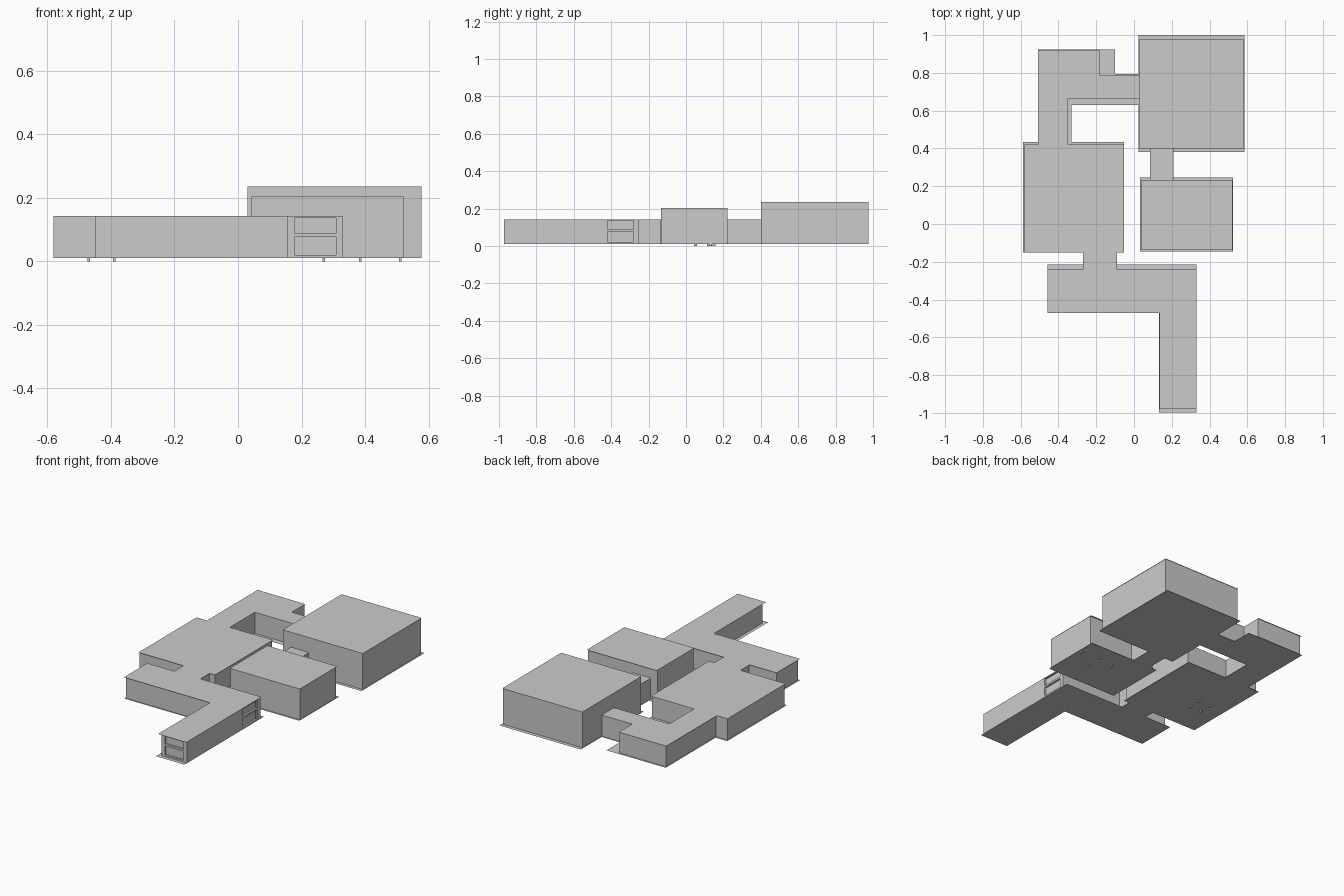
import bpy, bmesh

Z0, LOW, MID, HIGH = 0.01, 0.142, 0.204, 0.235


def finish(name, bm):
    me = bpy.data.meshes.new(name)
    bm.to_mesh(me)
    bm.free()
    ob = bpy.data.objects.new(name, me)
    bpy.context.collection.objects.link(ob)
    return ob


def slab(name, pts, z):
    """Thin flat sheet with the given plan outline."""
    bm = bmesh.new()
    bm.faces.new([bm.verts.new((x, y, z)) for x, y in pts])
    return finish(name, bm)


def rect(x0, x1, y0, y1):
    return [(x0, y0), (x1, y0), (x1, y1), (x0, y1)]


def walls(name, pts, top, closed=False, thick=0.01):
    """Wall run along a plan path, outside on the right, thickened inwards."""
    bm = bmesh.new()
    lo = [bm.verts.new((x, y, Z0)) for x, y in pts]
    hi = [bm.verts.new((x, y, top)) for x, y in pts]
    n = len(pts)
    for i in range(n if closed else n - 1):
        j = (i + 1) % n
        bm.faces.new((lo[i], lo[j], hi[j], hi[i]))
    ob = finish(name, bm)
    m = ob.modifiers.new("thickness", 'SOLIDIFY')
    m.thickness, m.offset, m.use_even_offset = thick, -1, True
    return ob


def box(name, x0, x1, y0, y1, z0, z1):
    bm = bmesh.new()
    bmesh.ops.create_cube(bm, size=1)
    for v in bm.verts:
        v.co = (x1 if v.co.x > 0 else x0, y1 if v.co.y > 0 else y0,
                z1 if v.co.z > 0 else z0)
    return finish(name, bm)


# Large hall
slab("large_hall_floor", rect(0.025, 0.585, 0.38, 1.0), Z0)
slab("large_hall_roof", rect(0.028, 0.58, 0.40, 0.98), HIGH)
walls("large_hall_walls", rect(0.03, 0.577, 0.40, 0.976), HIGH, True)

# Medium hall and its link to the large hall
slab("medium_hall_floor", rect(0.033, 0.525, -0.146, 0.246), Z0)
slab("medium_hall_roof", rect(0.04, 0.522, -0.138, 0.232), MID)
walls("medium_hall_walls", rect(0.042, 0.52, -0.134, 0.222), MID, True)
slab("hall_link_floor", rect(0.085, 0.21, 0.235, 0.40), Z0)
slab("hall_link_roof", rect(0.085, 0.21, 0.222, 0.40), LOW)
walls("hall_link_wall_right", [(0.205, 0.222), (0.205, 0.40)], LOW)
walls("hall_link_wall_left", [(0.09, 0.40), (0.09, 0.222)], LOW)

# Low left hall
slab("left_hall_floor", rect(-0.588, -0.052, -0.152, 0.435), Z0)
slab("left_hall_roof", rect(-0.58, -0.052, -0.152, 0.42), LOW)

# Rear wing with corridor to the large hall
slab("rear_wing_floor", [(-0.508, 0.435), (-0.33, 0.435), (-0.33, 0.63), (0.025, 0.63),
                         (0.025, 0.795), (-0.10, 0.795), (-0.10, 0.925), (-0.508, 0.925)], Z0)
slab("rear_wing_roof", [(-0.508, 0.42), (-0.35, 0.42), (-0.35, 0.668), (0.03, 0.668),
                        (0.03, 0.787), (-0.18, 0.787), (-0.18, 0.918), (-0.508, 0.918)], LOW)
walls("left_hall_and_rear_walls",
      [(-0.10, -0.14), (-0.06, -0.14), (-0.06, 0.42), (-0.35, 0.42), (-0.35, 0.665),
       (0.03, 0.665)], LOW)
walls("rear_and_left_outer_walls",
      [(0.03, 0.785), (-0.18, 0.785), (-0.18, 0.912), (-0.50, 0.912), (-0.50, 0.42),
       (-0.58, 0.42), (-0.58, -0.14), (-0.26, -0.14)], LOW)

# Front wing: bar, long leg and short link to the left hall
slab("front_wing_floor", [(-0.457, -0.47), (0.133, -0.47), (0.133, -0.998), (0.33, -0.998),
                          (0.33, -0.215), (-0.09, -0.215), (-0.09, -0.152),
                          (-0.27, -0.152), (-0.27, -0.215), (-0.457, -0.215)], Z0)
slab("front_wing_roof", [(-0.457, -0.47), (0.135, -0.47), (0.135, -0.98), (0.33, -0.98),
                         (0.33, -0.24), (-0.09, -0.24), (-0.09, -0.152),
                         (-0.27, -0.152), (-0.27, -0.24), (-0.457, -0.24)], LOW)
walls("front_wing_left_walls", [(-0.26, -0.14), (-0.26, -0.25), (-0.448, -0.25), (-0.448, -0.46),
                                (0.154, -0.46), (0.154, -0.974), (0.178, -0.974)], LOW)
walls("front_wing_right_walls", [(0.308, -0.974), (0.33, -0.974), (0.33, -0.42)], LOW)
walls("front_wing_back_walls", [(0.33, -0.28), (0.33, -0.252), (-0.10, -0.252),
                                (-0.10, -0.14)], LOW)

# Recessed windows: pane and horizontal rails
box("leg_window_pane", 0.178, 0.308, -0.962, -0.958, Z0, LOW)
box("bar_window_pane", 0.314, 0.318, -0.42, -0.28, Z0, LOW)
for z0, z1 in ((Z0, 0.02), (0.077, 0.089), (0.136, LOW)):
    box("leg_window_rail", 0.178, 0.308, -0.974, -0.96, z0, z1)
    box("bar_window_rail", 0.316, 0.33, -0.42, -0.28, z0, z1)

# Furniture feet poking just below the floors
feet = [(-0.47, 0.05), (-0.47, 0.13), (-0.39, 0.05), (-0.39, 0.13),
        (0.27, 0.12), (0.385, 0.05), (0.385, 0.15), (0.51, 0.13)]
for x, y in feet:
    box("furniture_foot", x - 0.004, x + 0.004, y - 0.008, y + 0.008, 0.0, 0.03)
